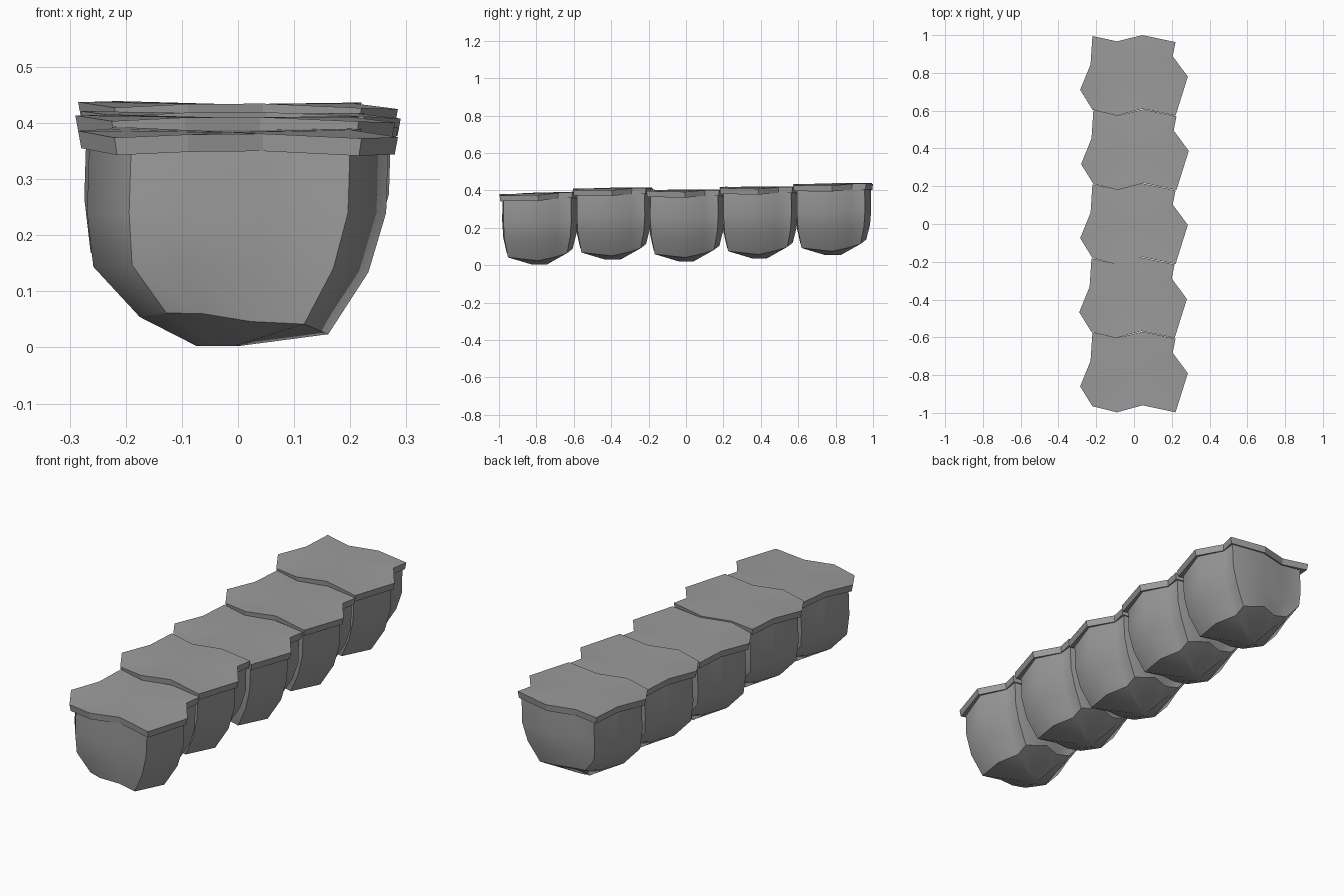
import bpy
import bmesh

cube = bpy.data.objects.get("Cube")
if cube:
    bpy.data.objects.remove(cube)

stone = bpy.data.materials.new("grey stone")
stone.use_nodes = True
grey = (0.33, 0.33, 0.33, 1)
stone.diffuse_color = grey
stone.node_tree.nodes["Principled BSDF"].inputs["Base Color"].default_value = grey

# Outlines run counter-clockwise from the front left-hand corner: x, y, height offset
SLAB = [(-.22, -.18, -.004), (-.09, -.212, .003), (.045, -.175, .003), (.22, -.212, -.004),
        (.285, -.005, -.010), (.205, .103, -.002), (.22, .178, -.002), (.045, .215, -.006),
        (-.09, .182, -.005), (-.22, .21, 0), (-.23, .06, .002), (-.285, -.075, .004)]
BODY = [(-.19, -.172), (-.09, -.196), (.05, -.168), (.2, -.19), (.268, -.005), (.198, .098),
        (.205, .17), (.045, .203), (-.09, .172), (-.19, .185), (-.216, .06), (-.265, -.07)]
CORNERS = (0, 3, 6, 9)
# Body rings from top to bottom: z, x shift, x scale, y scale, tilt along x, tilt along y, curve
RINGS = [(.367, 0, 1, 1, 0, 0, 0), (.24, -.004, 1, 1.01, 0, 0, 0),
         (.14, -.014, .92, .98, -.02, .05, .4), (.04, -.008, .63, .88, -.06, .08, .8),
         (.003, -.035, .15, .2, 0, 0, 0)]


def loft(name, rings, sharp_rings, sharp_columns):
    """Skin rings of points listed top to bottom, with fanned ends."""
    bm = bmesh.new()
    rows = [[bm.verts.new(p) for p in ring] for ring in rings]
    n = len(rows[0])
    for upper, lower in zip(rows, rows[1:]):
        for i in range(n):
            j = (i + 1) % n
            bm.faces.new((upper[i], lower[i], lower[j], upper[j]))
    for row, flip in ((rows[0], False), (rows[-1], True)):
        middle = bm.verts.new([sum(v.co[k] for v in row) / n for k in range(3)])
        for i in range(n):
            a, b = row[i], row[(i + 1) % n]
            bm.faces.new((middle, b, a) if flip else (middle, a, b))
    for face in bm.faces:
        face.smooth = True
    for r in sharp_rings:
        for i in range(n):
            bm.edges.get((rows[r][i], rows[r][(i + 1) % n])).smooth = False
    for c in sharp_columns:
        for upper, lower in zip(rows[:4], rows[1:4]):
            bm.edges.get((upper[c], lower[c])).smooth = False
    bmesh.ops.recalc_face_normals(bm, faces=bm.faces)
    mesh = bpy.data.meshes.new(name)
    bm.to_mesh(mesh)
    bm.free()
    mesh.materials.append(stone)
    obj = bpy.data.objects.new(name, mesh)
    bpy.context.collection.objects.link(obj)
    return obj


def slab_ring(z, scale, slope):
    return [(x * scale, y * scale, z + dz + y * slope) for x, y, dz in SLAB]


def body_ring(z, shift, sx, sy, tilt_x, tilt_y, curve):
    return [(x * sx + shift, y * sy, z + x * tilt_x + y * tilt_y + y * y * curve)
            for x, y in BODY]


# Five blocks from front to back: x, y, lift, slope of the top
BLOCKS = [(0, -.785, 0, .04), (-.005, -.392, .026, .02), (0, 0, .017, .01),
          (.005, .392, .033, .01), (0, .785, .05, .02)]
for number, (x, y, lift, slope) in enumerate(BLOCKS, 1):
    # Tapered lower rock
    body = loft(f"rock_body_{number}", [body_ring(*r) for r in RINGS], (0, 3), CORNERS)
    body.location = (x, y, lift)

    # Overhanging cap slab
    cap = [slab_ring(.385, 1, slope), slab_ring(.354, .98, slope)]
    slab = loft(f"cap_slab_{number}", cap, (0, 1), range(len(SLAB)))
    slab.location = (x, y, lift)
